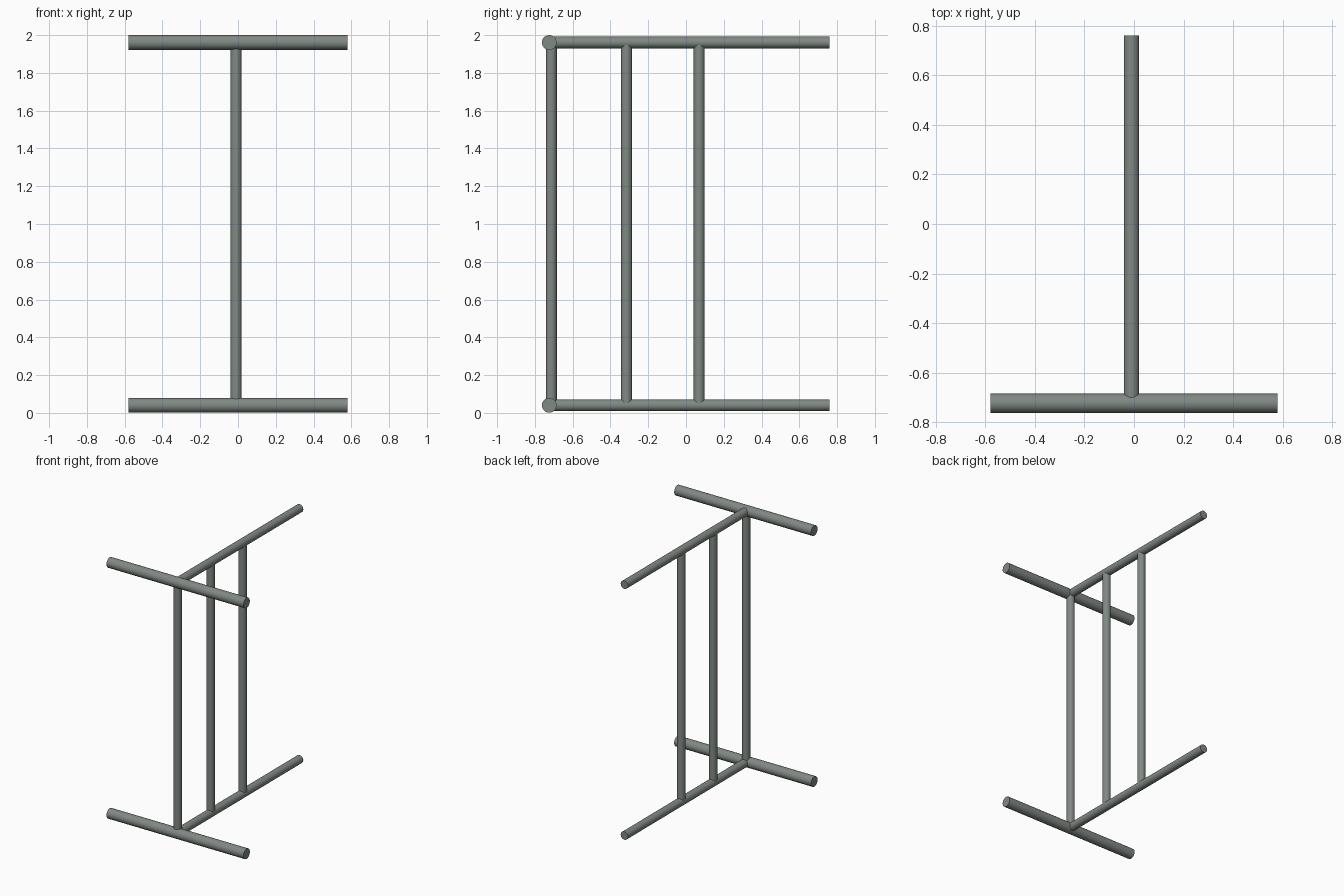
import bpy
import math
from mathutils import Vector

if "Cube" in bpy.data.objects:
    bpy.data.objects.remove(bpy.data.objects["Cube"], do_unlink=True)

# Grey-green painted metal
metal = bpy.data.materials.new("grey_green_metal")
metal.use_nodes = True
colour = (0.22, 0.25, 0.23, 1.0)
metal.diffuse_color = colour
metal.node_tree.nodes["Principled BSDF"].inputs["Base Color"].default_value = colour


def tube(name, start, end, radius):
    """Solid round bar between two points."""
    a, b = Vector(start), Vector(end)
    axis = b - a
    bpy.ops.mesh.primitive_cylinder_add(
        vertices=32, radius=radius, depth=axis.length, location=(a + b) / 2,
        rotation=axis.to_track_quat("Z", "Y").to_euler())
    bar = bpy.context.object
    bar.name = name
    bar.data.materials.append(metal)
    bpy.ops.object.shade_smooth_by_angle(angle=math.radians(40))
    return bar


MID_X = -0.01
FRONT_Y, BACK_Y = -0.724, 0.76
LOW_Z, HIGH_Z = 0.04, 1.961

# Cross bars and long rails, at the bottom and the top
for level, z in (("bottom", LOW_Z), ("top", HIGH_Z)):
    tube(level + "_cross_bar", (-0.58, FRONT_Y, z), (0.58, FRONT_Y, z), 0.039)
    tube(level + "_rail", (MID_X, FRONT_Y, z), (MID_X, BACK_Y, z), 0.031)

# Uprights joining the two rails
for name, y in (("front", -0.713), ("middle", -0.315), ("rear", 0.07)):
    tube(name + "_upright", (MID_X, y, LOW_Z), (MID_X, y, HIGH_Z), 0.029)
